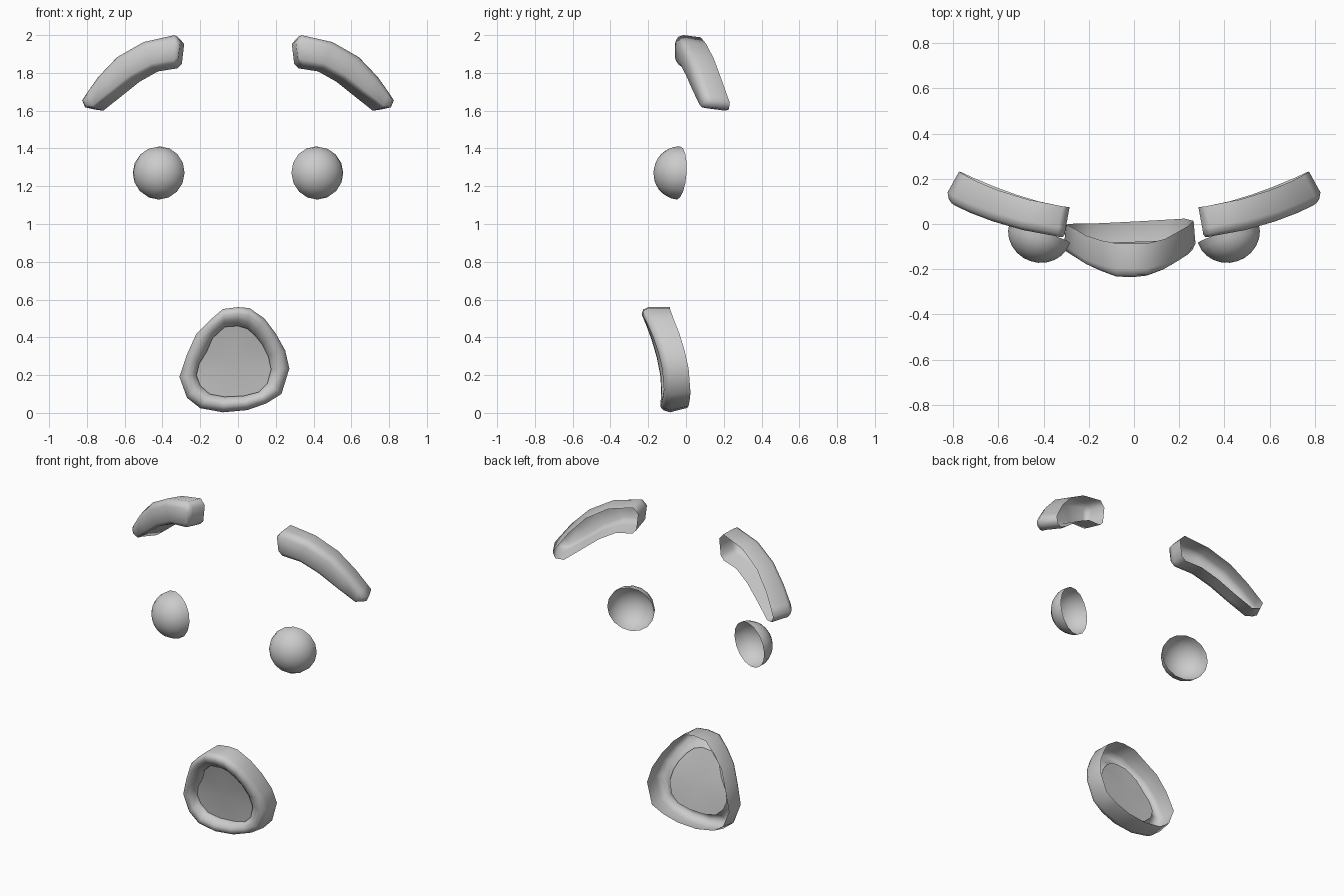
import bpy, bmesh, math
from mathutils import Vector

if "Cube" in bpy.data.objects:
    bpy.data.objects.remove(bpy.data.objects["Cube"])

grey = bpy.data.materials.new("light_grey")
grey.diffuse_color = (0.6, 0.6, 0.6, 1)
grey.use_nodes = True
grey.node_tree.nodes["Principled BSDF"].inputs["Base Color"].default_value = grey.diffuse_color


def finish(name, bm, angle=50):
    """Orient an open-backed shell to the front, make the object and smooth it."""
    bmesh.ops.recalc_face_normals(bm, faces=bm.faces)
    if sum(f.normal.y * f.calc_area() for f in bm.faces) > 0:
        bmesh.ops.reverse_faces(bm, faces=bm.faces)
    me = bpy.data.meshes.new(name)
    bm.to_mesh(me)
    bm.free()
    ob = bpy.data.objects.new(name, me)
    bpy.context.collection.objects.link(ob)
    me.materials.append(grey)
    bpy.ops.object.select_all(action='DESELECT')
    ob.select_set(True)
    bpy.context.view_layer.objects.active = ob
    bpy.ops.object.shade_smooth_by_angle(angle=math.radians(angle))
    return ob


def bridge(bm, loops):
    """Join successive closed loops of equal length with quads."""
    rings = [[bm.verts.new(p) for p in loop] for loop in loops]
    for a, b in zip(rings, rings[1:]):
        for i in range(len(a)):
            j = (i + 1) % len(a)
            bm.faces.new((a[i], a[j], b[j], b[i]))
    return rings


# Eyebrow edges (x, z) from the inner to the outer end
BROW_TOP = [(.302, 1.965), (.335, 2.0), (.50, 1.963), (.64, 1.883),
            (.74, 1.778), (.80, 1.693), (.825, 1.655)]
BROW_LOW = [(.315, 1.86), (.34, 1.836), (.45, 1.82), (.555, 1.765),
            (.655, 1.69), (.76, 1.612), (.81, 1.618)]


def eyebrow(name, side):
    n = len(BROW_TOP)
    mids = [(Vector(a) + Vector(b)) / 2 for a, b in zip(BROW_TOP, BROW_LOW)]
    edge = ([(Vector(p), i) for i, p in enumerate(BROW_TOP)]
            + [(Vector(BROW_LOW[i]), i) for i in reversed(range(n))])

    def loop(inset, depth, back=False):
        pts = []
        for p, i in edge:
            q = p.lerp(mids[min(max(i, 1), n - 2)], inset)
            shift = .017 + .065 * (q.x - .302)
            # depth mostly follows x, partly the middle of each station
            u = .7 * q.x + .3 * mids[i].x - shift - .285
            y = .074 + .12 * u + .42 * u * u - depth
            pts.append((side * (q.x - shift * back), y, q.y - .012 * back))
        return pts

    bm = bmesh.new()
    rings = bridge(bm, [loop(0, 0, True), loop(0, .092),
                        loop(.12, .12), loop(.4, .134)])
    front = rings[-1]
    for i in range(n - 1):
        bm.faces.new((front[i], front[i + 1], front[-2 - i], front[-1 - i]))
    finish(name, bm, 85)


def eye(name, side):
    # Slightly flattened half sphere, pole facing forward and outward
    bm = bmesh.new()
    bmesh.ops.create_uvsphere(bm, u_segments=16, v_segments=12, radius=.141)
    bmesh.ops.delete(bm, geom=[v for v in bm.verts if v.co.z < -.001],
                     context='VERTS')
    bmesh.ops.scale(bm, verts=bm.verts, vec=(1, 1, .93))
    pole = Vector((side * .32, -1, .07)).normalized()
    bm.transform(pole.to_track_quat('Z', 'Y').to_matrix().to_4x4())
    bmesh.ops.translate(bm, verts=bm.verts, vec=(side * .417, -.04, 1.27))
    finish(name, bm)


for label, side in (("left", -1), ("right", 1)):
    eyebrow(label + "_eyebrow", side)
    eye(label + "_eye", side)

# Mouth: outer and inner lip outline (outer x, z, inner x, z)
LIP = [(.06, .555, .05, .445), (.14, .50, .09, .41), (.20, .42, .13, .36),
       (.25, .33, .16, .30), (.272, .235, .175, .23), (.23, .10, .155, .155),
       (.15, .05, .11, .11), (.05, .015, .03, .09), (-.08, .003, -.07, .085),
       (-.20, .025, -.15, .10), (-.27, .08, -.20, .145),
       (-.31, .19, -.22, .20), (-.27, .31, -.205, .26),
       (-.22, .42, -.165, .325), (-.15, .49, -.135, .395),
       (-.08, .55, -.07, .455), (0, .56, 0, .46)]


def mouth_y(x, z):
    y = .03 + .035 * x - .12 * x * x - .49 * max(0, z - .05) ** 2
    return max(y, -.086)


def lip_loop(t, depth, bulge=0, back=False):
    pts = []
    for ox, oz, ix, iz in LIP:
        x, z = ox + t * (ix - ox), oz + t * (iz - oz)
        low = max(0, 1 - z / .15)
        y = mouth_y(x, z) - depth * (1 - 1.5 * x * x) - bulge * low
        if back:  # rear rim is slightly smaller, and raised at the bottom
            x, y, z = x * .97, y - .02 * low, z + .024 * low
        pts.append((x, y, z))
    return pts


bm = bmesh.new()
rings = bridge(bm, [lip_loop(0, 0, back=True), lip_loop(0, .112),
                    lip_loop(.12, .14, .005), lip_loop(.35, .154, .012),
                    lip_loop(.65, .15, .02), lip_loop(1, .125, .015),
                    lip_loop(1, .108)])
# Recessed mouth floor
centre = bm.verts.new((-.02, mouth_y(-.02, .26) - .11, .26))
inner = rings[-1]
for i, v in enumerate(inner):
    bm.faces.new((v, inner[(i + 1) % len(inner)], centre))
finish("mouth", bm, 65)
